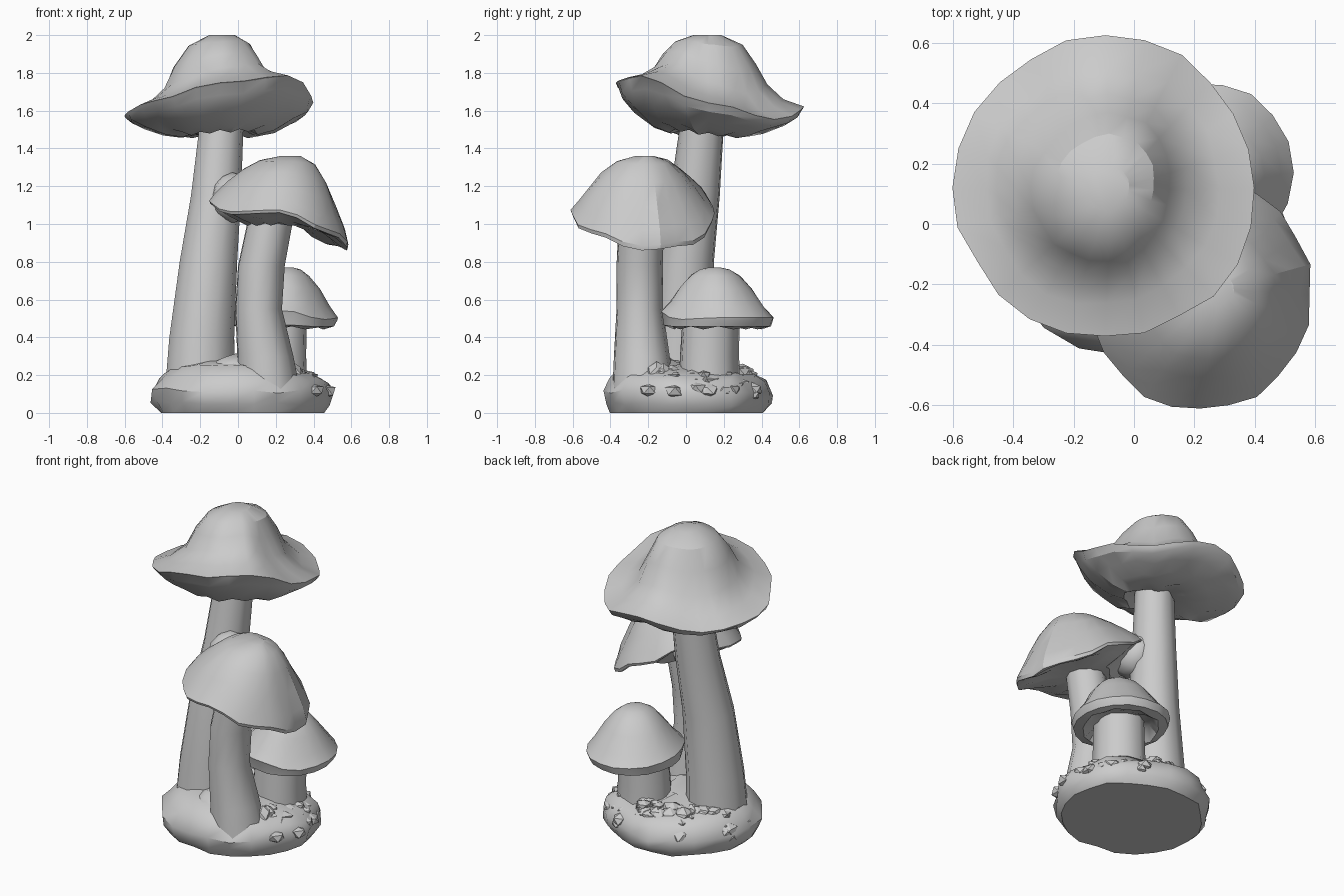
import bpy, bmesh, math, random
from mathutils import Vector

random.seed(4)
if "Cube" in bpy.data.objects:
    bpy.data.objects.remove(bpy.data.objects["Cube"])

stone = bpy.data.materials.new("stone_grey")
stone.use_nodes = True
GREY = (0.6, 0.6, 0.6, 1)
stone.diffuse_color = GREY
stone.node_tree.nodes["Principled BSDF"].inputs["Base Color"].default_value = GREY


def finish(name, bm, angle):
    bmesh.ops.recalc_face_normals(bm, faces=bm.faces)
    mesh = bpy.data.meshes.new(name)
    bm.to_mesh(mesh)
    bm.free()
    mesh.materials.append(stone)
    obj = bpy.data.objects.new(name, mesh)
    bpy.context.collection.objects.link(obj)
    bpy.ops.object.select_all(action='DESELECT')
    obj.select_set(True)
    bpy.context.view_layer.objects.active = obj
    bpy.ops.object.shade_smooth_by_angle(angle=math.radians(angle))


def loft(name, rings, angle):
    """Skin a list of equal rings and close both ends."""
    bm = bmesh.new()
    loops = [[bm.verts.new(p) for p in ring] for ring in rings]
    n = len(loops[0])
    for a, b in zip(loops, loops[1:]):
        for i in range(n):
            j = (i + 1) % n
            bm.faces.new((a[i], a[j], b[j], b[i]))
    bm.faces.new(loops[0])
    bm.faces.new(loops[-1])
    finish(name, bm, angle)


def lump(bm, spot, radii, low, high, detail):
    """Rough rounded boulder."""
    geo = bmesh.ops.create_icosphere(bm, subdivisions=detail, radius=1)
    for v in geo["verts"]:
        v.co = Vector(spot) + v.co * Vector(radii) * random.uniform(low, high)


def around(values, turn):
    """Smoothly read a closed list of values; turn runs from 0 to 1."""
    f = turn * len(values)
    i = int(f)
    s = (1 - math.cos((f - i) * math.pi)) / 2
    return values[i % len(values)] * (1 - s) + values[(i + 1) % len(values)] * s


def cap(name, centre, radii, rim, crown, apex, shift, top, under_z, under, sides=24):
    """Cap with a wavy rim. rim (heights) and crown (width factors) run
    anticlockwise from +x; top / under are (radius, height) shares from the rim in."""
    wobble = [random.uniform(0.975, 1.02) for _ in range(sides)]
    rings = []

    def ring(t, h, goal, ridge=0.0, lean=0.0):
        pts = []
        for i in range(sides):
            a = math.tau * i / sides
            z0 = around(rim, i / sides)
            r = t * wobble[i] * (1 + random.uniform(-0.025, 0.025) * (t < 0.95))
            squeeze = min(1, lean * 2)
            r *= 1 + (around(crown, i / sides) - 1) * squeeze
            pts.append((centre[0] + math.cos(a) * radii[0] * r + shift[0] * lean,
                        centre[1] + math.sin(a) * radii[1] * r + shift[1] * lean,
                        z0 + (goal - z0) * h + ridge * (-1) ** i))
        rings.append(pts)

    for t, h in reversed(under):
        ring(t, h, under_z, 0.008 if 0.4 < t < 0.92 else 0)
    ring(0.985, 0.0, under_z)
    for t, h in top:
        ring(t, h, apex, 0, 1 - t)
    loft(name, rings, 30)


def stem(name, path, sides=11):
    """Tapered stalk through (x, y, z, radius) points."""
    flat = [random.uniform(0.95, 1.04) for _ in range(sides)]
    rings = [[(x + math.cos(math.tau * i / sides) * r * flat[i],
               y + math.sin(math.tau * i / sides) * r * flat[i], z)
              for i in range(sides)] for x, y, z, r in path]
    loft(name, rings, 50)


# Tall mushroom
stem("tall_stem", [(-.2, -.03, .1, .19), (-.19, -.02, .4, .175), (-.155, 0, .8, .155),
                   (-.115, .05, 1.15, .135), (-.08, .095, 1.6, .115)])
cap("tall_cap", (-.095, .12), (.5, .5),
    [1.63, 1.54, 1.61, 1.54, 1.56, 1.64, 1.74, 1.78], [.82, .97, 1, 1, 1, 1, .97, .8],
    2.0, (.02, -.01),
    [(1, .03), (.8, .13), (.61, .33), (.5, .61), (.36, .87), (.15, 1)],
    1.45, [(.94, .2), (.8, .45), (.6, .75), (.42, .86), (.3, .78), (.15, .7)])

# Middle mushroom, leaning to one side
stem("middle_stem", [(.16, -.23, .1, .17), (.14, -.24, .3, .15), (.105, -.25, .55, .125),
                     (.12, -.25, .78, .125), (.18, -.24, 1.08, .12)])
cap("middle_cap", (.22, -.235), (.37, .385),
    [.86, .89, 1.04, 1.19, 1.11, 1.05, 1.06, .95], [1, .95, .88, .95, 1, 1, .95, 1],
    1.36, (.07, .02),
    [(1, .05), (.91, .22), (.77, .46), (.6, .71), (.4, .91), (.14, 1)],
    1.0, [(.93, .05), (.75, .45), (.48, 1), (.2, 1)])

# Raised fold of the middle cap wrapped against the tall stem
bm = bmesh.new()
lump(bm, (-.03, -.04, 1.14), (.115, .15, .135), .96, 1.03, 2)
finish("middle_cap_fold", bm, 40)

# Small mushroom
stem("small_stem", [(.21, .12, .1, .165), (.21, .12, .3, .157), (.22, .13, .55, .15)])
cap("small_cap", (.245, .17), (.285, .3),
    [.49, .49, .49, .5, .52, .53, .53, .48], [1] * 8, .77, (.02, -.02),
    [(1, .05), (.83, .26), (.62, .6), (.43, .84), (.26, .96), (.1, 1)],
    .45, [(.94, .8), (.78, 1), (.62, .2), (.4, -.3)], 18)

# Lumpy ground mound with a flat bottom, higher at the front
SIDES = 22
bumps = [random.uniform(.96, 1.03) for _ in range(SIDES)]
mound = []
for r, z in [(.42, 0), (.455, .05), (.465, .11), (.425, .18), (.36, .225), (.24, .25), (.1, .265)]:
    pts = []
    for i in range(SIDES):
        a = math.tau * i / SIDES
        rr = r * bumps[i] * random.uniform(.97, 1.03)
        rise = 1 - .1 * math.sin(a + .6)
        pts.append((.02 + math.cos(a) * rr * 1.03, math.sin(a) * rr * .96,
                    z * rise + (random.uniform(-.013, .013) if z else 0)))
    mound.append(pts)
loft("ground_mound", mound, 40)

# Soil gathered between the two front stems
bm = bmesh.new()
lump(bm, (-.01, -.17, .2), (.15, .15, .115), .94, 1.06, 2)
finish("front_soil", bm, 40)

# Broken stones over the rear and right of the mound
bm = bmesh.new()
for _ in range(110):
    a = random.uniform(-.6, 3.4)
    r = random.uniform(.25, .44)
    z = .225 - max(0, r - .34) * 1.1 + random.uniform(-.03, .005)
    size = random.uniform(.035, .065)
    lump(bm, (.02 + math.cos(a) * r, math.sin(a) * r * .92, z),
         (size, size, size * .7), .75, 1.15, 1)
finish("loose_stones", bm, 20)
